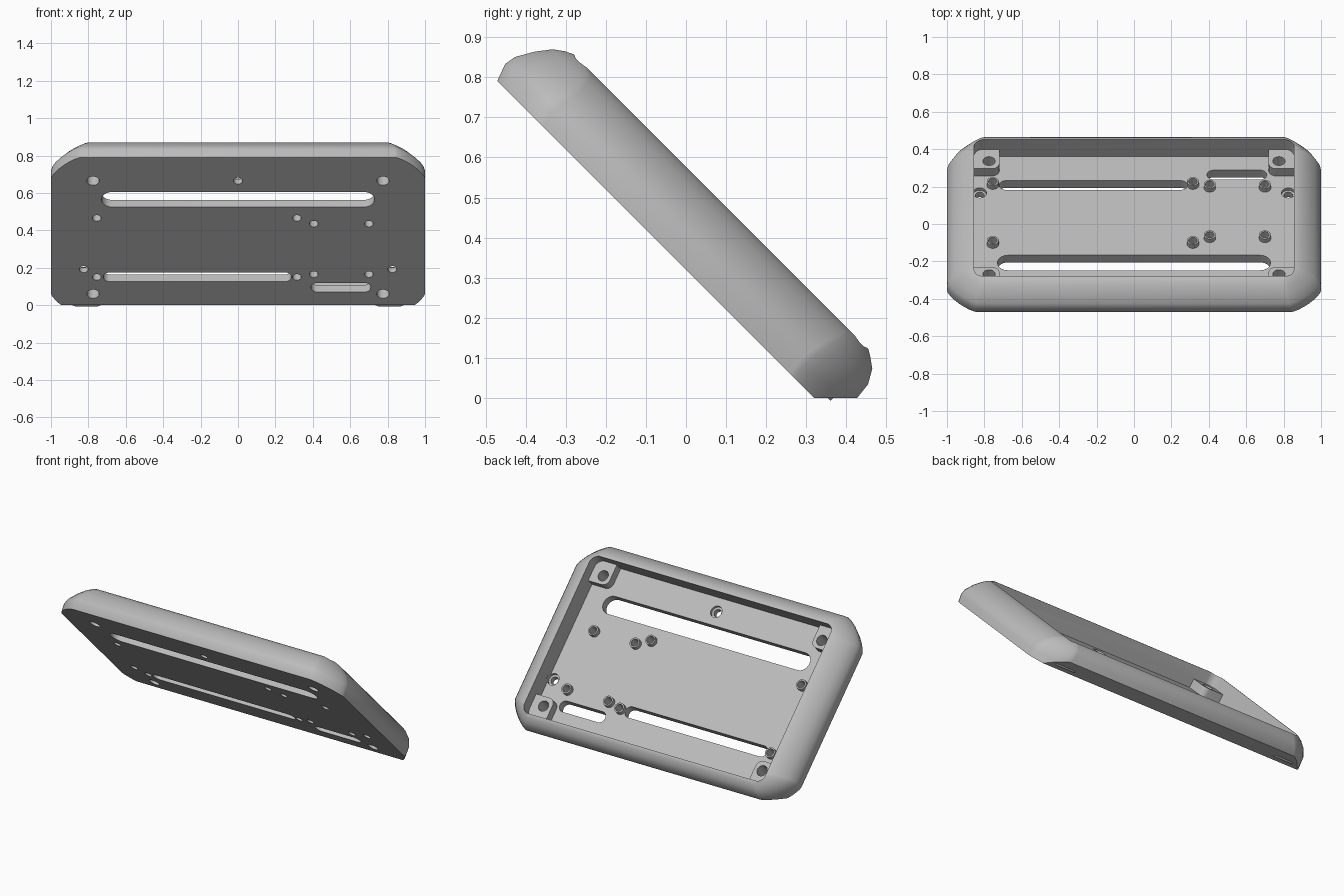
import bpy, bmesh
from math import sin, cos, pi, radians

if "Cube" in bpy.data.objects:
    bpy.data.objects.remove(bpy.data.objects["Cube"])

grey = bpy.data.materials.new("light_grey")
grey.use_nodes = True
grey.diffuse_color = (0.5, 0.5, 0.5, 1)
grey.node_tree.nodes["Principled BSDF"].inputs["Base Color"].default_value = (0.5, 0.5, 0.5, 1)

# The tray is built flat (x across, v up the slope, w thickness) and tilted at the end
BASE, FLOOR, PAD, BOSS = 0.226, 0.28, 0.335, 0.308


def outline(x0, x1, v0, v1, c, n=2.0, k=8):
    """Rectangle with rounded (n=2) or chamfer-like (n near 1) corners."""
    pts = []
    corners = [(x1 - c, v1 - c), (x0 + c, v1 - c), (x0 + c, v0 + c), (x1 - c, v0 + c)]
    for q, (cx, cv) in enumerate(corners):
        for i in range(k + 1):
            a = (q + i / k) * pi / 2
            ca, sa = cos(a), sin(a)
            pts.append((cx + c * abs(ca) ** (2 / n) * (1 if ca > 0 else -1),
                        cv + c * abs(sa) ** (2 / n) * (1 if sa > 0 else -1)))
    return pts


def loft(bm, levels):
    """Closed solid through a stack of (w, outline) levels."""
    rings = [[bm.verts.new((x, -v, w)) for x, v in pts] for w, pts in levels]
    m = len(rings[0])
    for a, b in zip(rings, rings[1:]):
        for i in range(m):
            j = (i + 1) % m
            bm.faces.new((a[i], a[j], b[j], b[i]))
    bm.faces.new(rings[0])
    bm.faces.new(rings[-1])


def finish(bm, name):
    bmesh.ops.remove_doubles(bm, verts=bm.verts, dist=1e-5)
    bmesh.ops.recalc_face_normals(bm, faces=bm.faces)
    mesh = bpy.data.meshes.new(name)
    bm.to_mesh(mesh)
    bm.free()
    mesh.materials.append(grey)
    ob = bpy.data.objects.new(name, mesh)
    bpy.context.collection.objects.link(ob)
    return ob


def prisms(name, items):
    """Upright prisms from (outline, low, high)."""
    bm = bmesh.new()
    for pts, lo, hi in items:
        loft(bm, [(lo, pts), (hi, pts)])
    return finish(bm, name)


def disc(x, v, r):
    return outline(x - r, x + r, v - r, v + r, r * 0.999)


# Outer body: straight sides rolling over to a thin rim
profile = [  # w, half width, upper end, lower end, corner size
    (BASE, 1.0, 0.892, -0.30, 0.16),
    (0.27, 1.0, 0.908, -0.30, 0.165),
    (0.30, 0.995, 0.903, -0.302, 0.165),
    (0.345, 0.965, 0.877, -0.297, 0.15),
    (0.38, 0.922, 0.85, -0.277, 0.12),
    (0.398, 0.89, 0.825, -0.252, 0.09),
    (0.408, 0.86, 0.804, -0.235, 0.06),
]
bm = bmesh.new()
loft(bm, [(w, outline(-h, h, lo, hi, c, 1.35)) for w, h, hi, lo, c in profile])
bmesh.ops.remove_doubles(bm, verts=bm.verts, dist=1e-5)
# Flat foot where the lower end rests on the ground
cut = bmesh.ops.bisect_plane(bm, geom=bm.verts[:] + bm.edges[:] + bm.faces[:],
                             plane_co=(0, 0, 0), plane_no=(0, -1, 1), clear_inner=True)
bmesh.ops.holes_fill(bm, edges=[e for e in bm.edges if e.is_boundary])
tray = finish(bm, "tray")

# Cavity
cavity = prisms("cavity_cutter", [(outline(-0.855, 0.855, -0.23, 0.80, 0.05), FLOOR, 0.6)])

# Corner pads and small screw bosses
screws = [(x, v) for x in (-0.755, 0.315) for v in (0.432, -0.014)]
screws += [(x, v) for x in (0.405, 0.70) for v in (0.389, 0.007)]
corners = [(x, v) for x in (-0.775, 0.775) for v in (0.714, -0.141)]
raised = [(disc(x, v, 0.032), 0.25, BOSS) for x, v in screws]
for x, v in corners:
    xs = (0.72, 0.90) if x > 0 else (-0.90, -0.72)
    vs = (0.66, 0.83) if v > 0 else (-0.26, -0.083)
    raised.append((outline(*xs, *vs, 0.04), 0.25, PAD))
fittings = prisms("pads_and_bosses", raised)

# Slots and holes through the floor
mounts = [(0, 0.714), (-0.825, 0.045), (0.825, 0.045)]
slots = [(-0.73, 0.73, 0.573, 0.057), (-0.72, 0.285, -0.013, 0.035), (0.39, 0.71, -0.092, 0.035)]
openings = [(outline(a, b, v - r, v + r, r * 0.999), 0.1, 0.5) for a, b, v, r in slots]
for places, r in ((screws, 0.023), (corners, 0.033), (mounts, 0.024)):
    openings += [(disc(x, v, r), 0.1, 0.5) for x, v in places]
holes = prisms("hole_cutter", openings)
recesses = prisms("recess_cutter", [(disc(x, v, 0.037), 0.262, 0.30) for x, v in mounts])

bpy.context.view_layer.objects.active = tray
for helper, op in ((cavity, 'DIFFERENCE'), (fittings, 'UNION'),
                   (holes, 'DIFFERENCE'), (recesses, 'DIFFERENCE')):
    helper.hide_render = True
    mod = tray.modifiers.new(helper.name, 'BOOLEAN')
    mod.operation, mod.solver, mod.object = op, 'EXACT', helper
    bpy.ops.object.modifier_apply(modifier=mod.name)
    bpy.data.objects.remove(helper)

# Tilt onto its foot
tray.rotation_euler.x = radians(-45)
bpy.ops.object.select_all(action='DESELECT')
tray.select_set(True)
bpy.ops.object.shade_smooth_by_angle(angle=radians(32))
